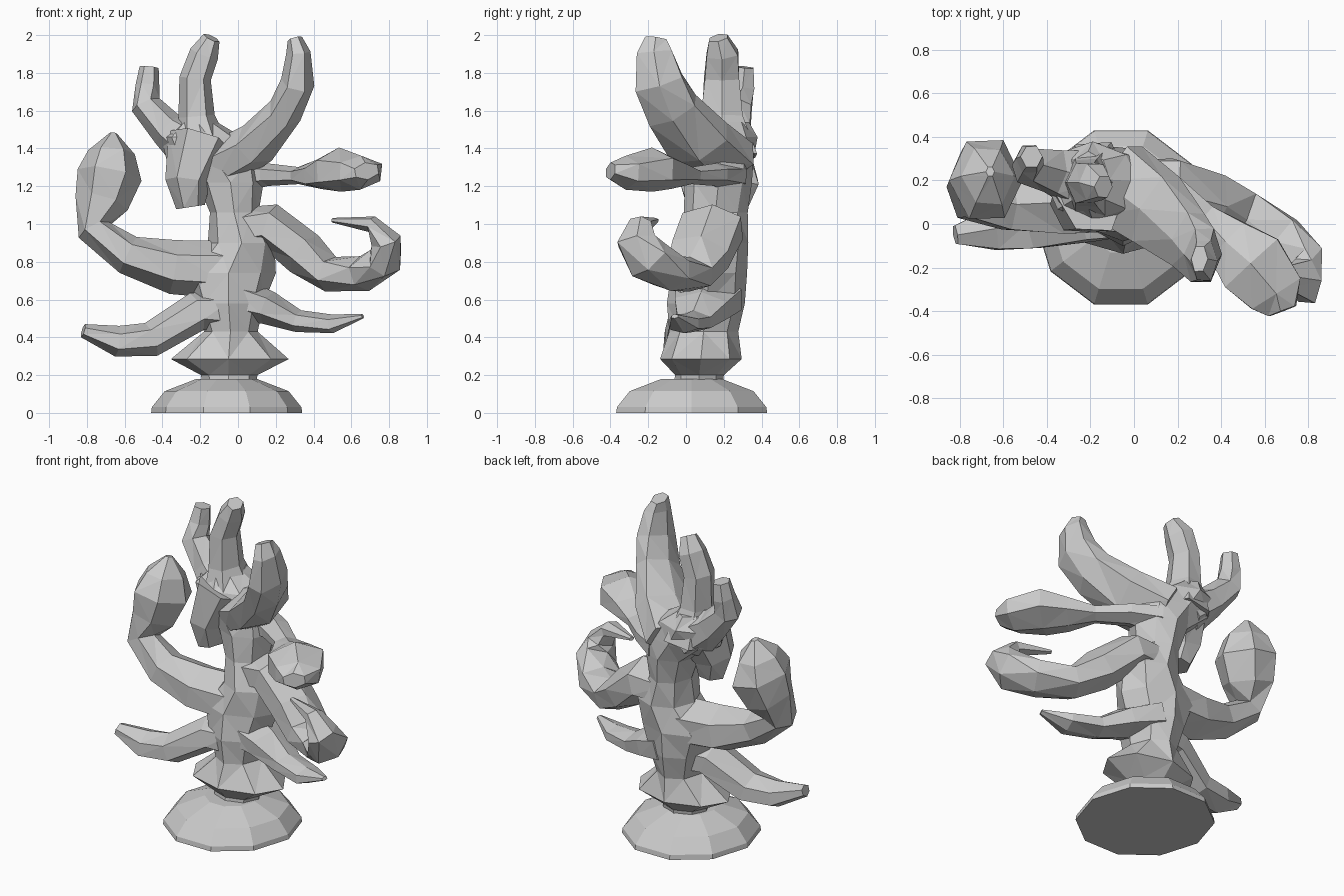
import bpy, bmesh, math, random
from mathutils import Vector

random.seed(4)
SIDES = 6

stone = bpy.data.materials.new("pale grey stone")
stone.diffuse_color = (0.6, 0.6, 0.6, 1)


def skin(name, rings):
    """Close a stack of equal rings into a faceted solid."""
    bm = bmesh.new()
    loops = [[bm.verts.new(p) for p in ring] for ring in rings]
    n = len(loops[0])
    for a, b in zip(loops, loops[1:]):
        for i in range(n):
            j = (i + 1) % n
            bm.faces.new((a[i], a[j], b[j], b[i]))
    bm.faces.new(loops[0][::-1])
    bm.faces.new(loops[-1])
    bmesh.ops.triangulate(bm, faces=[f for f in bm.faces if len(f.verts) == 4])
    bmesh.ops.recalc_face_normals(bm, faces=bm.faces)
    mesh = bpy.data.meshes.new(name)
    bm.to_mesh(mesh)
    bm.free()
    mesh.materials.append(stone)
    obj = bpy.data.objects.new(name, mesh)
    bpy.context.collection.objects.link(obj)
    return obj


def oval(cx, cy, z, rx, ry, n, jitter=0.0):
    """Flat ring of n slightly uneven points."""
    ring = []
    for i in range(n):
        a = 2 * math.pi * i / n
        f = 1 + random.uniform(-jitter, jitter)
        ring.append((cx + rx * f * math.cos(a), cy + ry * f * math.sin(a), z))
    return ring


def branch(name, depth, stations):
    """Bent limb from (x, y, z, radius); depth widens it front to back."""
    pts = [Vector(s[:3]) for s in stations]
    rings = []
    for k, p in enumerate(pts):
        t = (pts[min(k + 1, len(pts) - 1)] - pts[max(k - 1, 0)]).normalized()
        side = Vector((0, 1, 0))
        side = (side - t * side.dot(t)).normalized()
        up = t.cross(side)
        r = stations[k][3]
        ring = []
        for i in range(SIDES):
            a = 2 * math.pi * i / SIDES
            f = r * (1 + random.uniform(-0.05, 0.05))
            ring.append(p + up * f * math.cos(a) + side * f * depth * 1.12 * math.sin(a))
        rings.append(ring)
    parts.append(skin(name, rings))


parts = []

# Trunk: (height, centre x, half width), leaning back as it rises
trunk = [(0.12, -0.05, 0.14), (0.20, -0.05, 0.15), (0.285, -0.05, 0.31),
         (0.43, -0.04, 0.14), (0.58, -0.05, 0.18), (0.74, -0.05, 0.25),
         (0.90, 0.02, 0.18), (1.06, -0.02, 0.13), (1.22, -0.04, 0.17),
         (1.34, -0.12, 0.25), (1.46, -0.19, 0.22), (1.54, -0.21, 0.10)]
coral = skin("coral", [
    oval(x, 0.05 + 0.1 * z, z, w, 0.13 if z < 0.25 else min(0.22 - 0.03 * z, w * 1.3), 8, 0.04)
    for z, x, w in trunk])

# Domed foot
parts.append(skin("foot", [oval(-0.06, 0.03, z, 0.4 * s, 0.42 * s, 10)
                           for z, s in ((0, 1), (0.03, 0.99), (0.115, 0.82), (0.18, 0.4))]))

# Limbs on the left
branch("lower_left_limb", 1.25,
       [(-0.06, 0.08, 0.54, 0.11), (-0.22, 0.05, 0.54, 0.105), (-0.46, 0.0, 0.39, 0.09),
        (-0.64, -0.02, 0.38, 0.08), (-0.82, -0.05, 0.435, 0.035)])
branch("middle_left_limb", 1.1,
       [(-0.08, 0.12, 0.76, 0.15), (-0.34, 0.10, 0.77, 0.14), (-0.58, 0.09, 0.84, 0.105),
        (-0.76, 0.12, 0.97, 0.09), (-0.72, 0.17, 1.11, 0.14), (-0.68, 0.20, 1.26, 0.17),
        (-0.67, 0.22, 1.38, 0.12), (-0.66, 0.24, 1.48, 0.02)])
branch("upper_left_finger", 1.0,
       [(-0.20, 0.20, 1.38, 0.15), (-0.37, 0.24, 1.50, 0.10), (-0.49, 0.27, 1.63, 0.08),
        (-0.48, 0.30, 1.73, 0.065), (-0.47, 0.31, 1.83, 0.05)])
branch("hanging_knob", 1.1,
       [(-0.20, 0.15, 1.44, 0.17), (-0.27, 0.09, 1.22, 0.115), (-0.25, 0.09, 1.09, 0.075)])

# Top finger
branch("top_finger", 1.1,
       [(-0.19, 0.19, 1.36, 0.17), (-0.22, 0.19, 1.57, 0.10), (-0.225, 0.19, 1.77, 0.085),
        (-0.18, 0.19, 1.90, 0.08), (-0.14, 0.17, 1.985, 0.045)])

# Limbs on the right
branch("upper_right_limb", 1.45,
       [(-0.08, 0.20, 1.32, 0.13), (0.10, 0.07, 1.43, 0.12), (0.25, -0.07, 1.60, 0.095),
        (0.315, -0.14, 1.75, 0.09), (0.32, -0.17, 1.91, 0.065), (0.30, -0.16, 1.98, 0.04)])
branch("leaf_limb", 1.45,
       [(0.0, 0.22, 1.25, 0.08), (0.16, 0.15, 1.26, 0.06), (0.32, 0.03, 1.255, 0.045),
        (0.43, -0.08, 1.265, 0.08), (0.54, -0.18, 1.285, 0.12), (0.65, -0.32, 1.275, 0.09),
        (0.68, -0.40, 1.28, 0.045)])
branch("hooked_limb", 1.3,
       [(-0.04, 0.15, 0.97, 0.11), (0.17, 0.14, 0.99, 0.125), (0.35, 0.08, 0.84, 0.12),
        (0.49, 0.02, 0.735, 0.10), (0.67, -0.08, 0.74, 0.095), (0.78, -0.20, 0.81, 0.09),
        (0.785, -0.26, 0.91, 0.08), (0.71, -0.24, 1.00, 0.045), (0.50, -0.16, 1.02, 0.012)])
branch("lower_right_limb", 1.6,
       [(-0.02, 0.12, 0.61, 0.11), (0.16, 0.08, 0.555, 0.09), (0.32, 0.04, 0.485, 0.06),
        (0.50, -0.01, 0.47, 0.05), (0.66, -0.06, 0.512, 0.012)])

# Fuse everything into one carved piece
for part in parts:
    fuse = coral.modifiers.new(part.name, "BOOLEAN")
    fuse.operation = "UNION"
    fuse.solver = "EXACT"
    fuse.object = part
bpy.context.view_layer.update()
graph = bpy.context.evaluated_depsgraph_get()
fused = bpy.data.meshes.new_from_object(coral.evaluated_get(graph))
coral.modifiers.clear()
coral.data = fused
for part in parts:
    bpy.data.objects.remove(part)
